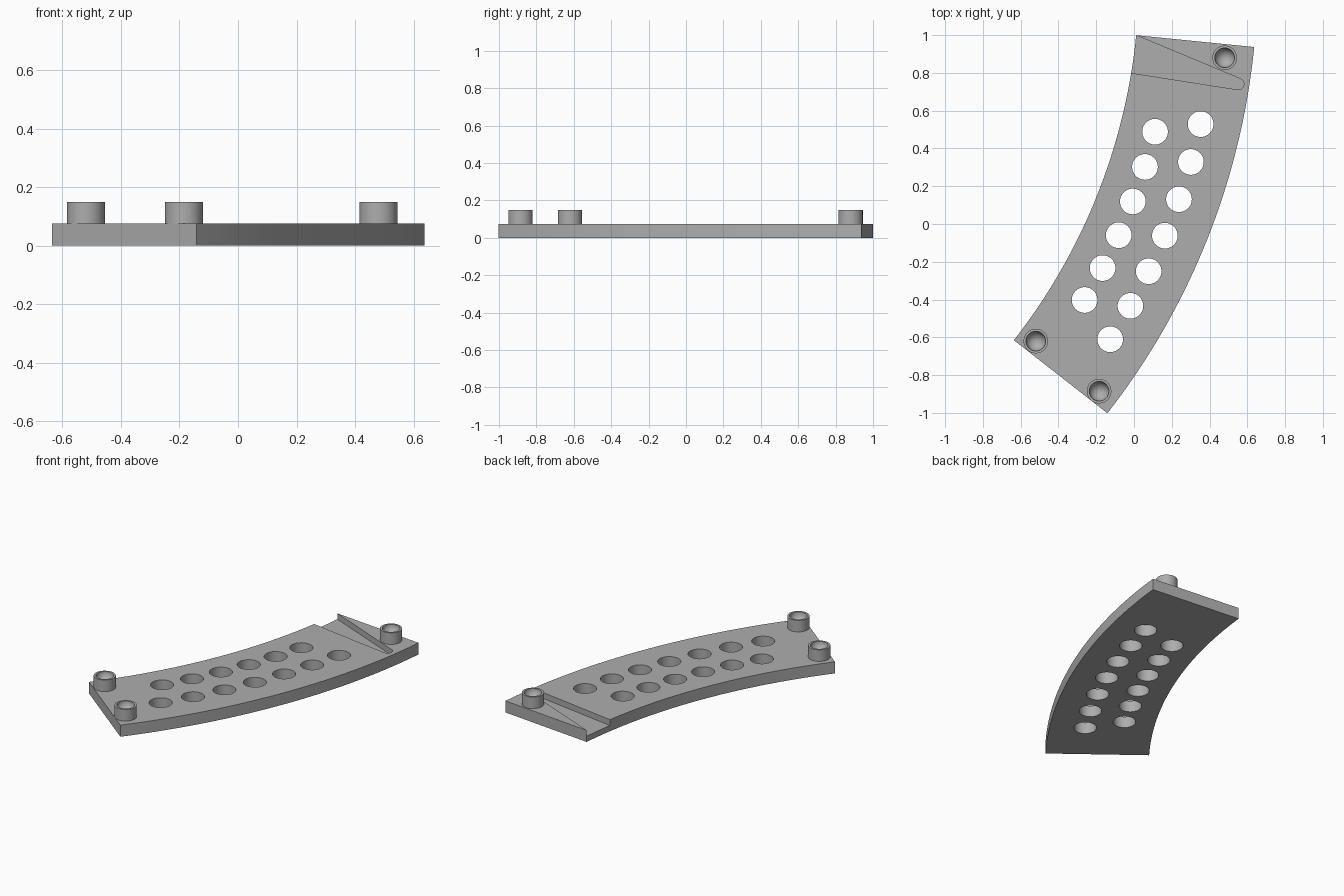
import bpy, bmesh, math
from mathutils import Vector

cube = bpy.data.objects.get("Cube")
if cube:
    bpy.data.objects.remove(cube)

THICK = 0.075                      # plate thickness
CENTRE = Vector((-3.10, 1.31))     # centre of the plate's curvature
R_IN, R_OUT = 3.127, 3.755
A_TOP, A_LOW = -5.7, -38.0

grey = bpy.data.materials.new("plain grey")
grey.use_nodes = True
colour = (0.42, 0.42, 0.42, 1)
grey.diffuse_color = colour
grey.node_tree.nodes["Principled BSDF"].inputs["Base Color"].default_value = colour


def polar(radius, degrees, centre=CENTRE):
    a = math.radians(degrees)
    return centre + radius * Vector((math.cos(a), math.sin(a)))


def make_object(name, bm):
    bmesh.ops.recalc_face_normals(bm, faces=bm.faces)
    mesh = bpy.data.meshes.new(name)
    bm.to_mesh(mesh)
    bm.free()
    mesh.materials.append(grey)
    obj = bpy.data.objects.new(name, mesh)
    bpy.context.collection.objects.link(obj)
    return obj


def prism(name, outline, low, high):
    bm = bmesh.new()
    face = bm.faces.new([bm.verts.new((p.x, p.y, low)) for p in outline])
    walls = bmesh.ops.extrude_face_region(bm, geom=[face])
    for v in walls["geom"]:
        if isinstance(v, bmesh.types.BMVert):
            v.co.z = high
    return make_object(name, bm)


def circle(centre, radius, count=48):
    return [polar(radius, 360 * i / count, centre) for i in range(count)]


def cut(target, cutter):
    cutter.hide_render = True
    mod = target.modifiers.new("cut", 'BOOLEAN')
    mod.operation, mod.solver, mod.object = 'DIFFERENCE', 'EXACT', cutter
    bpy.context.view_layer.objects.active = target
    bpy.ops.object.modifier_apply(modifier=mod.name)
    bpy.data.objects.remove(cutter)


def smooth(obj):
    bpy.ops.object.select_all(action='DESELECT')
    obj.select_set(True)
    bpy.context.view_layer.objects.active = obj
    bpy.ops.object.shade_smooth_by_angle(angle=math.radians(30))


# Curved plate
steps = 40
angles = [A_TOP + (A_LOW - A_TOP) * i / steps for i in range(steps + 1)]
outline = [polar(R_IN, a) for a in angles] + [polar(R_OUT, a) for a in reversed(angles)]
plate = prism("curved_plate", outline, 0, THICK)

# Two rows of round through holes
for radius, first, count in ((3.315, -14.35, 6), (3.54, -12.75, 7)):
    for i in range(count):
        centre = polar(radius, first - 3.35 * i)
        cut(plate, prism("hole_cutter", circle(centre, 0.068), -0.1, 0.2))

# Wedge-shaped recess with a rounded tip, open at the inner edge
tip = Vector((0.552, 0.741))
wedge = [Vector((-0.1, 1.045)), Vector((-0.1, 0.813))]
wedge += [polar(0.03, a, tip) for a in range(-99, 68, 15)]
cut(plate, prism("recess_cutter", wedge, 0.037, 0.2))
smooth(plate)


# Posts with a round-bottomed socket
def post(name, x, y, radius=0.065, socket=0.052, top=0.15):
    profile = [(0, THICK - 0.01), (radius, THICK - 0.01), (radius, top)]
    profile += [(socket * math.cos(math.radians(a)), top - socket * math.sin(math.radians(a)))
                for a in range(0, 91, 10)]
    bm = bmesh.new()
    verts = [bm.verts.new((r, 0, z)) for r, z in profile]
    edges = [bm.edges.new(pair) for pair in zip(verts, verts[1:])]
    bmesh.ops.spin(bm, geom=verts + edges, cent=(0, 0, 0), axis=(0, 0, 1),
                   angle=math.tau, steps=48)
    bmesh.ops.remove_doubles(bm, verts=bm.verts, dist=0.0001)
    obj = make_object(name, bm)
    obj.location = (x, y, 0)
    smooth(obj)


post("back_left_post", 0.48, 0.88)
post("front_right_post", -0.52, -0.62)
post("front_left_post", -0.185, -0.885)
